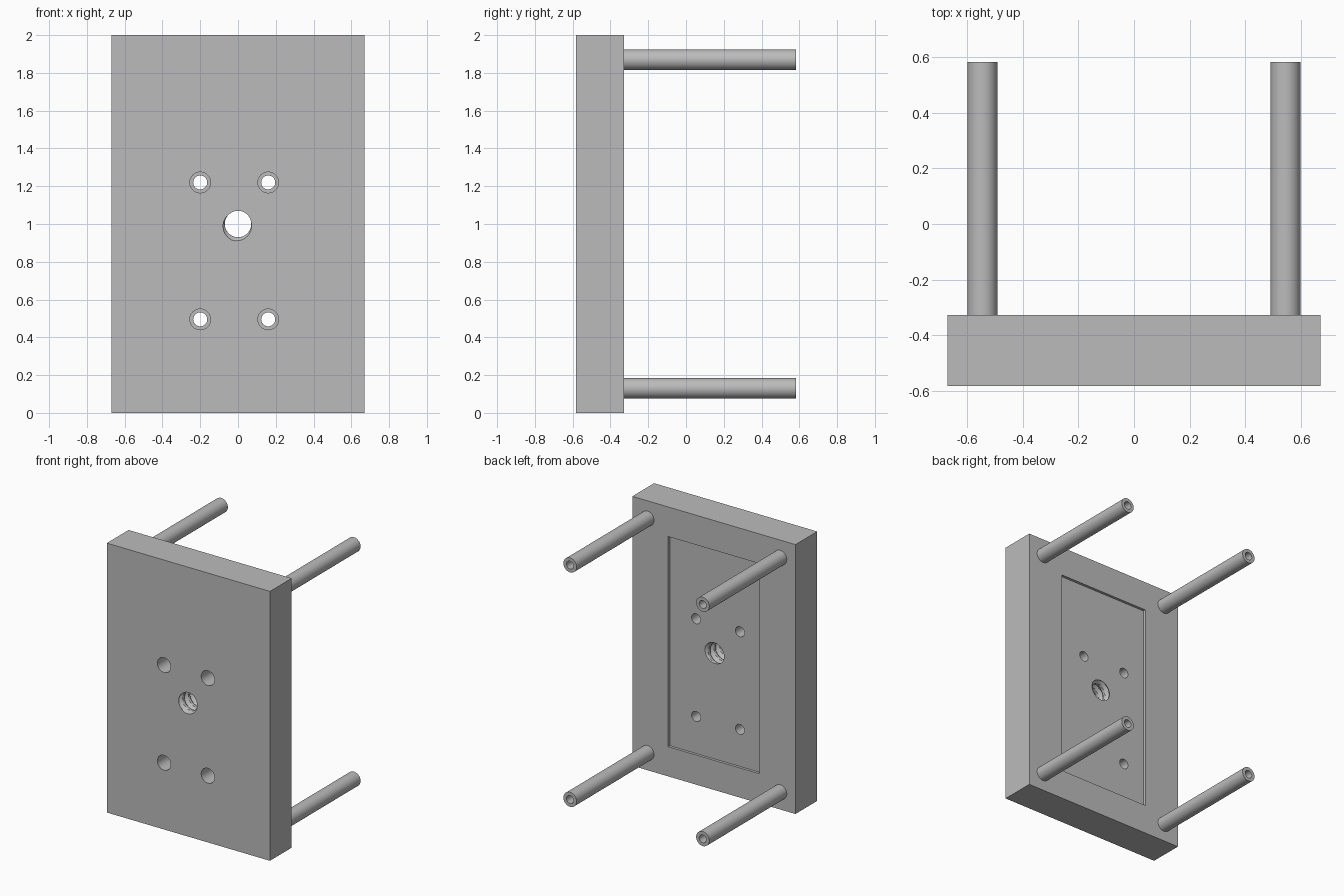
import bpy, bmesh, math
from mathutils import Matrix

if "Cube" in bpy.data.objects:
    bpy.data.objects.remove(bpy.data.objects["Cube"])

grey = bpy.data.materials.new("plain grey")
grey.use_nodes = True
colour = (0.5, 0.5, 0.5, 1)
grey.diffuse_color = colour
grey.node_tree.nodes["Principled BSDF"].inputs["Base Color"].default_value = colour

FRONT, BACK, TIP = -0.582, -0.327, 0.582


def make(name, bm):
    bmesh.ops.recalc_face_normals(bm, faces=bm.faces)
    mesh = bpy.data.meshes.new(name)
    bm.to_mesh(mesh)
    bm.free()
    obj = bpy.data.objects.new(name, mesh)
    mesh.materials.append(grey)
    bpy.context.collection.objects.link(obj)
    return obj


def box(name, x0, x1, y0, y1, z0, z1):
    bm = bmesh.new()
    mat = Matrix.Translation(((x0 + x1) / 2, (y0 + y1) / 2, (z0 + z1) / 2))
    bmesh.ops.create_cube(bm, size=1, matrix=mat @ Matrix.Diagonal((x1 - x0, y1 - y0, z1 - z0, 1)))
    return make(name, bm)


def rod(name, x, z, profile, sides=40):
    """Closed solid of revolution along y from (radius, y) points."""
    bm = bmesh.new()
    rings = []
    for r, y in profile:
        rings.append([bm.verts.new((x + r * math.cos(a), y, z + r * math.sin(a)))
                      for a in (2 * math.pi * i / sides for i in range(sides))])
    for a, b in zip(rings, rings[1:]):
        for i in range(sides):
            j = (i + 1) % sides
            bm.faces.new((a[i], a[j], b[j], b[i]))
    bm.faces.new(rings[0])
    bm.faces.new(rings[-1])
    return make(name, bm)


def thread_cutter(name, z, core, depth, pitch, sides=48, steps=10):
    """Cylinder along y carrying a helical V ridge."""
    bm = bmesh.new()
    y0, y1 = FRONT - pitch, BACK + pitch
    count = round((y1 - y0) / pitch * steps)
    rings = []
    for k in range(count + 1):
        y = y0 + (y1 - y0) * k / count
        ring = []
        for i in range(sides):
            a = 2 * math.pi * i / sides
            phase = ((y - FRONT) / pitch + a / (2 * math.pi) - 0.7) % 1
            r = core + depth * max(0, 1 - min(phase, 1 - phase) / 0.32)
            ring.append(bm.verts.new((r * math.cos(a), y, z + r * math.sin(a))))
        rings.append(ring)
    for a, b in zip(rings, rings[1:]):
        for i in range(sides):
            j = (i + 1) % sides
            bm.faces.new((a[i], a[j], b[j]))
            bm.faces.new((a[i], b[j], b[i]))
    bm.faces.new(rings[0])
    bm.faces.new(rings[-1])
    return make(name, bm)


def smooth(obj):
    bpy.ops.object.select_all(action="DESELECT")
    obj.select_set(True)
    bpy.context.view_layer.objects.active = obj
    bpy.ops.object.shade_smooth_by_angle(angle=math.radians(30))


# Plate with shallow back recess, four counterbored holes and a threaded hole
plate = box("plate", -0.67, 0.67, FRONT, BACK, 0, 2)
cutters = [box("recess_cutter", -0.376, 0.376, BACK - 0.02, BACK + 0.1, 0.22, 1.78)]
for x in (-0.2, 0.16):
    for z in (0.495, 1.22):
        cutters.append(rod("screw_hole_cutter", x, z, [
            (0.055, FRONT - 0.1), (0.055, FRONT + 0.14),
            (0.037, FRONT + 0.14), (0.037, BACK + 0.1)]))
cutters.append(thread_cutter("thread_cutter", 1.0, 0.07, 0.022, 0.065))

for cutter in cutters:
    mod = plate.modifiers.new(cutter.name, "BOOLEAN")
    mod.operation = "DIFFERENCE"
    mod.solver = "EXACT"
    mod.object = cutter

# Bake the cuts and drop the cutters
bpy.context.view_layer.update()
baked = bpy.data.meshes.new_from_object(plate.evaluated_get(bpy.context.evaluated_depsgraph_get()))
plate.modifiers.clear()
plate.data = baked
for cutter in cutters:
    bpy.data.objects.remove(cutter)
smooth(plate)

# Four standoff posts with blind bores in their tips
for side, x in (("right", -0.545), ("left", 0.545)):
    for level, z in (("lower", 0.13), ("upper", 1.87)):
        post = rod(f"{level}_{side}_post", x, z, [
            (0.054, BACK), (0.054, TIP), (0.029, TIP), (0.029, TIP - 0.25)])
        smooth(post)
